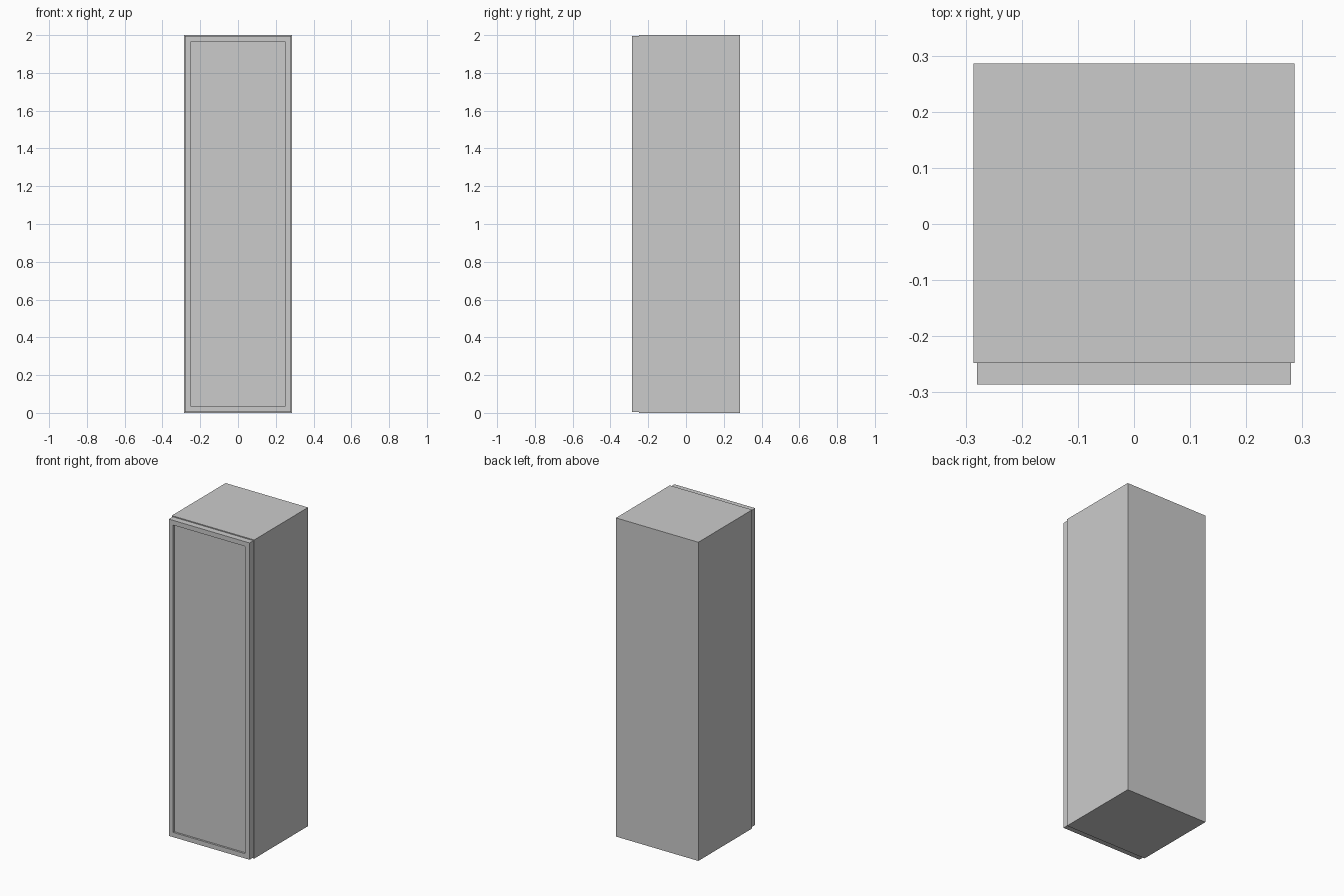
import bpy, bmesh
from mathutils import Vector

if "Cube" in bpy.data.objects:
    bpy.data.objects.remove(bpy.data.objects["Cube"])


def board(name, lo, hi):
    """Rectangular board between two opposite corners."""
    lo, hi = Vector(lo), Vector(hi)
    bm = bmesh.new()
    bmesh.ops.create_cube(bm, size=1)
    for v in bm.verts:
        v.co = (lo + hi) / 2 + v.co * (hi - lo)
    mesh = bpy.data.meshes.new(name)
    bm.to_mesh(mesh)
    bm.free()
    obj = bpy.data.objects.new(name, mesh)
    bpy.context.collection.objects.link(obj)
    return obj


W, T, H = 0.286, 0.034, 2.0       # half width, board thickness, height
FRONT, BACK = -0.248, 0.286       # carcass depth
INNER = W - T

# Carcass: sides with top, bottom and back fitted between them
board("left_side", (-W, FRONT, 0), (-INNER, BACK, H))
board("right_side", (INNER, FRONT, 0), (W, BACK, H))
board("top_panel", (-INNER, FRONT, H - T), (INNER, BACK, H))
board("bottom_panel", (-INNER, FRONT, 0), (INNER, BACK, T))
board("back_panel", (-INNER, BACK - T, T), (INNER, BACK, H - T))

# Door with a shallow recessed panel in its front face
door = board("door", (-0.28, -0.286, 0.006), (0.28, FRONT, 1.994))
bm = bmesh.new()
bm.from_mesh(door.data)
bm.normal_update()
face = min(bm.faces, key=lambda f: f.calc_center_median().y)
bmesh.ops.inset_region(bm, faces=[face], thickness=0.042)
ext = bmesh.ops.extrude_discrete_faces(bm, faces=[face])
bmesh.ops.translate(bm, verts=ext["faces"][0].verts, vec=(0, 0.012, 0))
bmesh.ops.recalc_face_normals(bm, faces=bm.faces)
bm.to_mesh(door.data)
bm.free()
